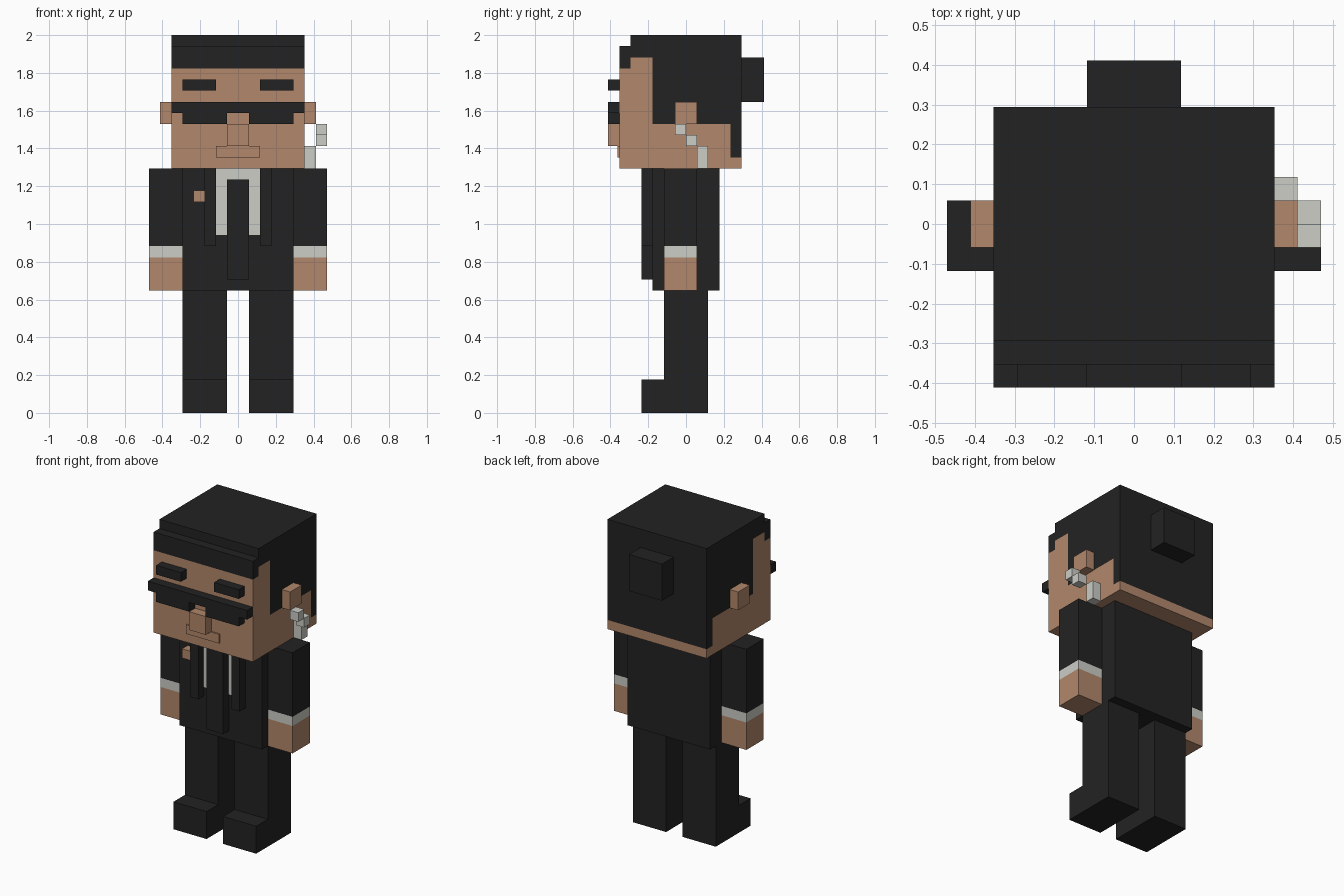
import bpy
import bmesh

cube = bpy.data.objects.get("Cube")
if cube:
    bpy.data.objects.remove(cube, do_unlink=True)

U = 2 / 34  # one block; the figure is 34 blocks tall


def material(name, rgb):
    mat = bpy.data.materials.new(name)
    mat.use_nodes = True
    mat.diffuse_color = (*rgb, 1)
    bsdf = next(n for n in mat.node_tree.nodes if n.type == 'BSDF_PRINCIPLED')
    bsdf.inputs["Base Color"].default_value = (*rgb, 1)
    return mat


SKIN = material("warm skin", (0.445, 0.245, 0.147))
BLACK = material("soft black", (0.0165, 0.0165, 0.0165))
WHITE = material("off white", (0.604, 0.61, 0.565))


def extrude(name, mat, points, to_point, shift):
    """Extrude a flat outline, given in blocks, into a solid."""
    bm = bmesh.new()
    face = bm.faces.new([bm.verts.new([c * U for c in to_point(*p)]) for p in points])
    geom = bmesh.ops.extrude_face_region(bm, geom=[face])["geom"]
    verts = [g for g in geom if isinstance(g, bmesh.types.BMVert)]
    bmesh.ops.translate(bm, verts=verts, vec=[c * U for c in shift])
    bmesh.ops.recalc_face_normals(bm, faces=bm.faces)
    mesh = bpy.data.meshes.new(name)
    bm.to_mesh(mesh)
    bm.free()
    mesh.materials.append(mat)
    obj = bpy.data.objects.new(name, mesh)
    bpy.context.collection.objects.link(obj)
    return obj


def side_profile(name, mat, points, x0, x1):
    return extrude(name, mat, points, lambda y, z: (x0, y, z), (x1 - x0, 0, 0))


def front_profile(name, mat, points, y0, y1):
    return extrude(name, mat, points, lambda x, z: (x, y0, z), (0, y1 - y0, 0))


def box(name, mat, x, y, z):
    outline = [(y[0], z[0]), (y[1], z[0]), (y[1], z[1]), (y[0], z[1])]
    return side_profile(name, mat, outline, *x)


def pair(name, mat, x, y, z):
    box("left_" + name, mat, x, y, z)
    box("right_" + name, mat, (-x[1], -x[0]), y, z)


# Head and hair share one stepped hairline
hairline = [(-6, 31), (-5, 31), (-5, 32), (-3, 32), (-3, 26), (4, 26), (4, 23), (5, 23)]
side_profile("head", SKIN, [(5, 22), (-6, 22)] + hairline, -6, 6)
side_profile("hair", BLACK, hairline + [(5, 34), (-5, 34), (-5, 33), (-6, 33)], -6, 6)
box("hair_bun", BLACK, (-2, 2), (5, 7), (28, 32))

# Face
pair("ear", SKIN, (6, 7), (-1, 1), (26, 28))
pair("eye", BLACK, (2, 5), (-7, -6), (29, 30))
half = [(1, 27), (1, 26), (5, 26), (5, 27), (6, 27), (6, 28)]
front_profile("moustache", BLACK, half + [(-x, z) for x, z in reversed(half)], -7, -6)
box("nose", SKIN, (-1, 1), (-7, -6), (24, 26))
box("mouth", SKIN, (-2, 2), (-6.15, -6), (23, 24))

# Coiled earpiece on the left side
box("earpiece_upper", WHITE, (7, 8), (-1, 0), (25, 26))
box("earpiece_middle", WHITE, (7, 8), (0, 1), (24, 25))
box("earpiece_cord", WHITE, (6, 7), (1, 2), (22, 24))

# Suit
box("jacket", BLACK, (-5, 5), (-3, 3), (11, 22))
box("shirt", WHITE, (-2, 2), (-3.08, -3), (16, 22))
box("tie", BLACK, (-1, 1), (-4, -3), (12, 21))
pair("lapel", BLACK, (2, 3), (-4, -3), (15, 22))
box("pocket_square", SKIN, (-4, -3), (-4, -3), (19, 20))

# Arms
for part, mat, z in (("sleeve", BLACK, (15, 22)), ("cuff", WHITE, (14, 15)), ("hand", SKIN, (11, 14))):
    pair(part, mat, (5, 8), (-2, 1), z)

# Legs and shoes
pair("leg", BLACK, (1, 5), (-2, 2), (3, 11))
pair("shoe", BLACK, (1, 5), (-4, 2), (0, 3))
